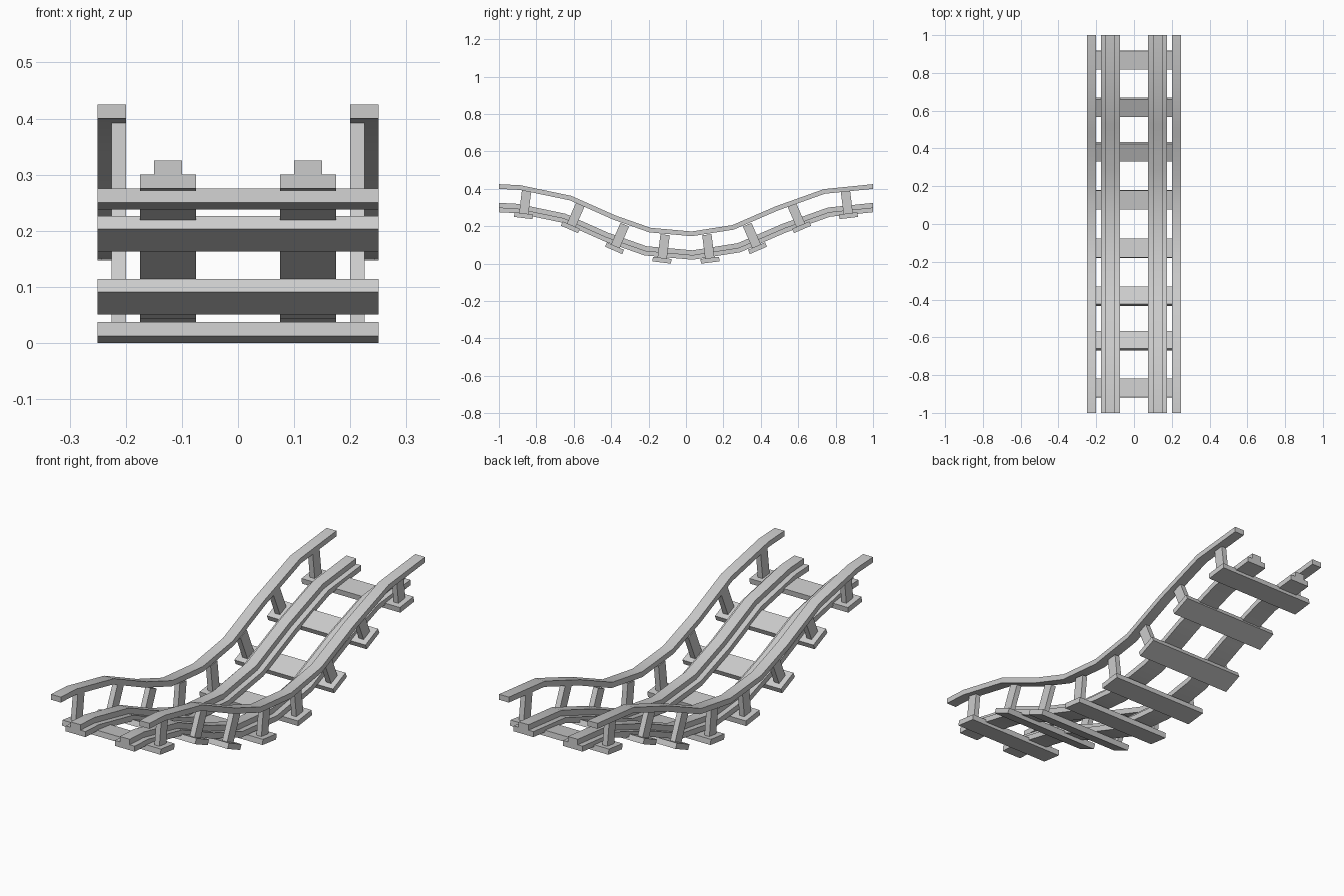
import bpy, bmesh, math
from mathutils import Vector, Matrix

if "Cube" in bpy.data.objects:
    bpy.data.objects.remove(bpy.data.objects["Cube"])

# Track centreline (y, z) along the underside of the rails
PATH = [Vector(p) for p in ((-1, .275), (-.905, .270), (-.66, .219), (-.435, .119),
        (-.222, .044), (.036, .021), (.29, .061), (.535, .167), (.77, .251), (1, .275))]


def path_normals():
    out = []
    for i, p in enumerate(PATH):
        if i in (0, len(PATH) - 1):
            out.append(Vector((0, 1)))          # ends are cut vertically
            continue
        a = (p - PATH[i - 1]).normalized()
        b = (PATH[i + 1] - p).normalized()
        t = (a + b).normalized()
        n = Vector((-t.y, t.x))
        out.append(n / n.dot(Vector((-a.y, a.x))))
    return out


NORMALS = path_normals()


def finish(name, bm):
    bmesh.ops.recalc_face_normals(bm, faces=bm.faces)
    me = bpy.data.meshes.new(name)
    bm.to_mesh(me)
    bm.free()
    ob = bpy.data.objects.new(name, me)
    bpy.context.collection.objects.link(ob)
    return ob


def sweep(name, profile):
    """Sweep an (x, height) profile along the track path."""
    bm = bmesh.new()
    rings = []
    for p, n in zip(PATH, NORMALS):
        rings.append([bm.verts.new((x, p.x + n.x * h, p.y + n.y * h)) for x, h in profile])
    k = len(profile)
    for r, s in zip(rings, rings[1:]):
        for i in range(k):
            j = (i + 1) % k
            bm.faces.new((r[i], r[j], s[j], s[i]))
    bm.faces.new(rings[0])
    bm.faces.new(rings[-1])
    ob = finish(name, bm)
    bpy.ops.object.select_all(action='DESELECT')
    bpy.context.view_layer.objects.active = ob
    ob.select_set(True)
    bpy.ops.object.shade_smooth_by_angle(angle=math.radians(30))


def tilted_box(name, size, offset, place):
    """Box of given size at a local offset on a tilted sleeper frame."""
    bm = bmesh.new()
    bmesh.ops.create_cube(bm, size=1, matrix=place @ Matrix.Translation(offset)
                          @ Matrix.Diagonal((*size, 1)))
    finish(name, bm)


# Stepped running rails and flat handrails on both sides
for side, s in (("left", -1), ("right", 1)):
    rail = [(.075, 0), (.175, 0), (.175, .025), (.15, .025),
            (.15, .05), (.10, .05), (.10, .025), (.075, .025)]
    handrail = [(.2, .125), (.25, .125), (.25, .15), (.2, .15)]
    sweep(side + "_rail", [(s * x, h) for x, h in rail])
    sweep(side + "_handrail", [(s * x, h) for x, h in handrail])

# Sleepers with a handrail post at each end: y, underside height, tilt
for y, z, tilt in ((.87, .244, 7), (.623, .183, 23.5), (.387, .071, 23.5), (.13, .006, 7)):
    for end, s in (("front", -1), ("back", 1)):
        place = Matrix.Translation((0, s * y, z)) @ Matrix.Rotation(math.radians(s * tilt), 4, 'X')
        tilted_box(end + "_sleeper", (.5, .1, .025), (0, 0, .0125), place)
        for x in (-.2125, .2125):
            tilted_box(end + "_post", (.025, .05, .13), (x, 0, .085), place)
